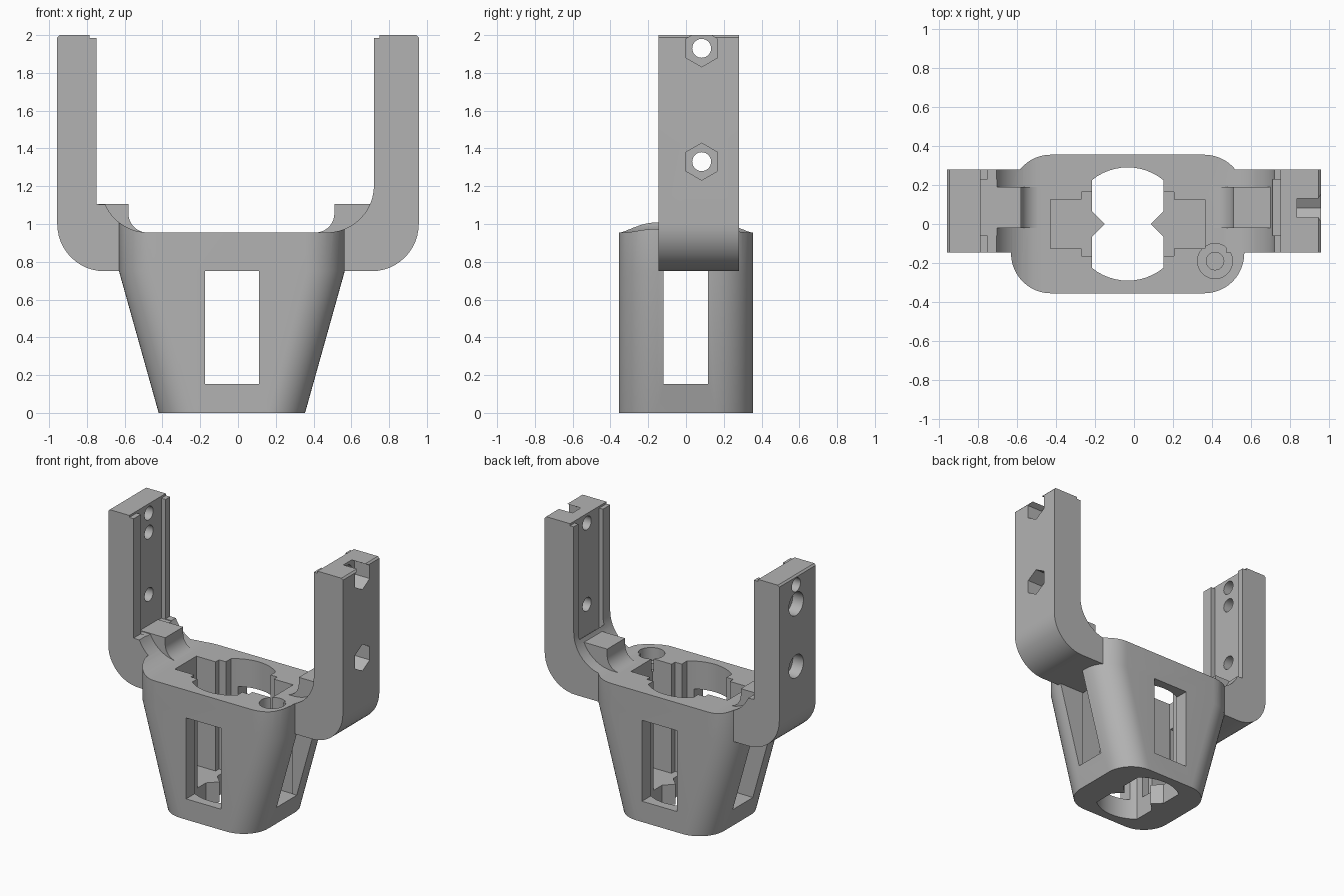
import bpy
import bmesh
from math import sin, cos, pi, sqrt, radians
from mathutils import Vector

cube = bpy.data.objects.get("Cube")
if cube:
    bpy.data.objects.remove(cube, do_unlink=True)

grey = bpy.data.materials.new("plain grey")
grey.use_nodes = True
grey.diffuse_color = (0.45, 0.45, 0.45, 1)
grey.node_tree.nodes["Principled BSDF"].inputs["Base Color"].default_value = grey.diffuse_color

MID = -0.0325                    # middle of the body in x
ARM_Y = (-0.145, 0.28)           # arm width
HOLE_Y = 0.083                   # bolt line
TOP, SHOULDER = 0.955, 0.75


def arc(cx, cy, r, a, b, n=12):
    """Points on a circle from angle a to angle b, in degrees."""
    return [(cx + r * cos(radians(a + (b - a) * i / n)),
             cy + r * sin(radians(a + (b - a) * i / n))) for i in range(n + 1)]


def loft(name, rings):
    """Closed solid through rings of equal point count."""
    bm = bmesh.new()
    loops = [[bm.verts.new(p) for p in ring] for ring in rings]
    for low, high in zip(loops, loops[1:]):
        for i in range(len(low)):
            j = (i + 1) % len(low)
            bm.faces.new((low[i], low[j], high[j], high[i]))
    bm.faces.new(loops[0][::-1])
    bm.faces.new(loops[-1])
    bmesh.ops.recalc_face_normals(bm, faces=bm.faces)
    mesh = bpy.data.meshes.new(name)
    bm.to_mesh(mesh)
    bm.free()
    mesh.materials.append(grey)
    ob = bpy.data.objects.new(name, mesh)
    bpy.context.collection.objects.link(ob)
    return ob


def prism(name, outline, axis, a, b):
    """Extrude a 2D outline from a to b along the axis x, y or z."""
    place = {"x": lambda u, v, t: (t, u, v),
             "y": lambda u, v, t: (u, t, v),
             "z": lambda u, v, t: (u, v, t)}[axis]
    return loft(name, [[place(u, v, t) for u, v in outline] for t in (a, b)])


def box(name, x, y, z):
    return prism(name, [(x[0], y[0]), (x[1], y[0]), (x[1], y[1]), (x[0], y[1])], "z", *z)


def combine(ob, tool, operation="DIFFERENCE"):
    """Apply a boolean and drop the tool."""
    tool.hide_render = True
    mod = ob.modifiers.new("boolean", "BOOLEAN")
    mod.operation, mod.solver, mod.object = operation, "EXACT", tool
    bpy.context.view_layer.objects.active = ob
    bpy.ops.object.modifier_apply(modifier=mod.name)
    bpy.data.objects.remove(tool, do_unlink=True)


def finish(ob):
    bpy.ops.object.select_all(action="DESELECT")
    ob.select_set(True)
    bpy.context.view_layer.objects.active = ob
    bpy.ops.object.shade_smooth_by_angle(angle=radians(30))


def rounded(x0, x1, half_y, r, z):
    pts = []
    for cx, cy, a in ((x1 - r, half_y - r, 0), (x0 + r, half_y - r, 90),
                      (x0 + r, r - half_y, 180), (x1 - r, r - half_y, 270)):
        pts += arc(cx, cy, r, a, a + 90)
    return [(x, y, z) for x, y in pts]


# Tapered body
body = loft("body", [rounded(-0.42, 0.355, 0.355, 0.2, 0),
                     rounded(-0.63, 0.565, 0.355, 0.205, SHOULDER),
                     rounded(-0.63, 0.565, 0.355, 0.205, 1.1)])

# Dished top
dish = (arc(-0.475, TOP + 0.25, 0.25, 180, 270)
        + arc(0.47, TOP + 0.25, 0.25, 270, 360) + [(0.72, 1.4), (-0.725, 1.4)])
combine(body, prism("dish_cutter", dish, "y", -1, 1))

# Stepped cavity
R, HALF = 0.29, 0.1825
edge_y = sqrt(R * R - HALF * HALF)
edge_a = math_a = 90 - 39
bow = arc(MID, 0, R, edge_a, 180 - edge_a)
bow = [(MID + HALF, edge_y)] + bow[1:-1] + [(MID - HALF, edge_y)]
lower = [(2 * MID - x, -y) for x, y in bow]
combine(body, prism("bore_cutter", bow + lower, "z", 0.15, 1.4))
for half_x, half_y in ((0.395, 0.125), (0.2375, 0.165)):
    combine(body, box("slot_cutter", (MID - half_x, MID + half_x), (-half_y, half_y), (0.15, 1.4)))

# Floor opening with two pointed teeth
tooth = 0.065
floor_hole = (bow + [(MID - HALF, tooth), (MID - HALF + tooth, 0), (MID - HALF, -tooth)]
              + lower + [(MID + HALF, -tooth), (MID + HALF - tooth, 0), (MID + HALF, tooth)])
combine(body, prism("floor_cutter", floor_hole, "z", -0.1, 0.3))

# Windows through front, back and sides
combine(body, box("front_window_cutter", (-0.175, 0.11), (-1, 1), (0.153, SHOULDER)))
combine(body, box("side_window_cutter", (-1, 1), (-0.118, 0.116), (0.153, SHOULDER)))

# Counterbored screw hole in the top
for r, floor in ((0.09, 0.86), (0.045, 0.6)):
    combine(body, prism("screw_cutter", arc(0.415, -0.19, r, 0, 345, 23), "z", floor, 1.4))
finish(body)


def make_arm(name, side, root, inner, channel, ledge, block):
    """Bent arm; x measures are distances from the centre plane."""
    bend = (root, TOP + 0.25)
    if ledge:
        rise = [p for p in arc(*bend, 0.25, 270, 336)] + [(inner, 1.105)]
    else:
        rise = arc(*bend, 0.25, 270, 360)
    step = [(inner, 1.985), (channel, 1.985), (channel, 2)]
    outline = rise + step + [(0.945, 2), (0.957, 1.988)] + arc(0.707, 1.0, 0.25, 0, -90) + [(root, SHOULDER)]
    arm = prism(name, [(side * x, z) for x, z in outline], "y", *ARM_Y)

    # Rail channel up the inner face
    xs = sorted((side * (inner - 0.3), side * channel))
    combine(arm, box("channel_cutter", xs, (-0.06, 0.227), (1.1 if ledge else 1.23, 2.1)))
    if not ledge:
        xs = sorted((side * (inner - 0.01), side * channel))
        combine(arm, box("channel_foot_cutter", xs, (-0.06, 0.227), (1.1, 1.25)))

    # Seat block between the two flanks
    seat = (arc(block - 0.1, TOP + 0.1, 0.1, 270, 360)
            + [(block, 1.105), (channel + 0.02, 1.105), (channel + 0.02, 0.9), (block - 0.1, 0.9)])
    combine(arm, prism("seat", [(side * x, z) for x, z in seat], "y", -0.02, 0.19), "UNION")
    return arm


def drill(arm, z, r, a, b, sides=24, turn=0):
    ring = arc(HOLE_Y, z, r, turn, turn + 360 - 360 / sides, sides - 1)
    combine(arm, prism("drill_cutter", ring, "x", a, b))


# Arm with hexagonal nut pockets
left_arm = make_arm("left_arm", 1, 0.47, 0.72, 0.75, False, 0.51)
for z in (1.93, 1.33):
    drill(left_arm, z, 0.05, 0.5, 1.2)
    drill(left_arm, z, 0.098, 0.835, 1.2, 6, 30)
finish(left_arm)

# Arm with round bolt-head pockets
right_arm = make_arm("right_arm", -1, 0.475, 0.75, 0.785, True, 0.58)
for z in (1.93, 1.79, 1.33):
    drill(right_arm, z, 0.05, -1.2, -0.6)
for z in (1.79, 1.33):
    drill(right_arm, z, 0.085, -1.2, -0.87)
finish(right_arm)
